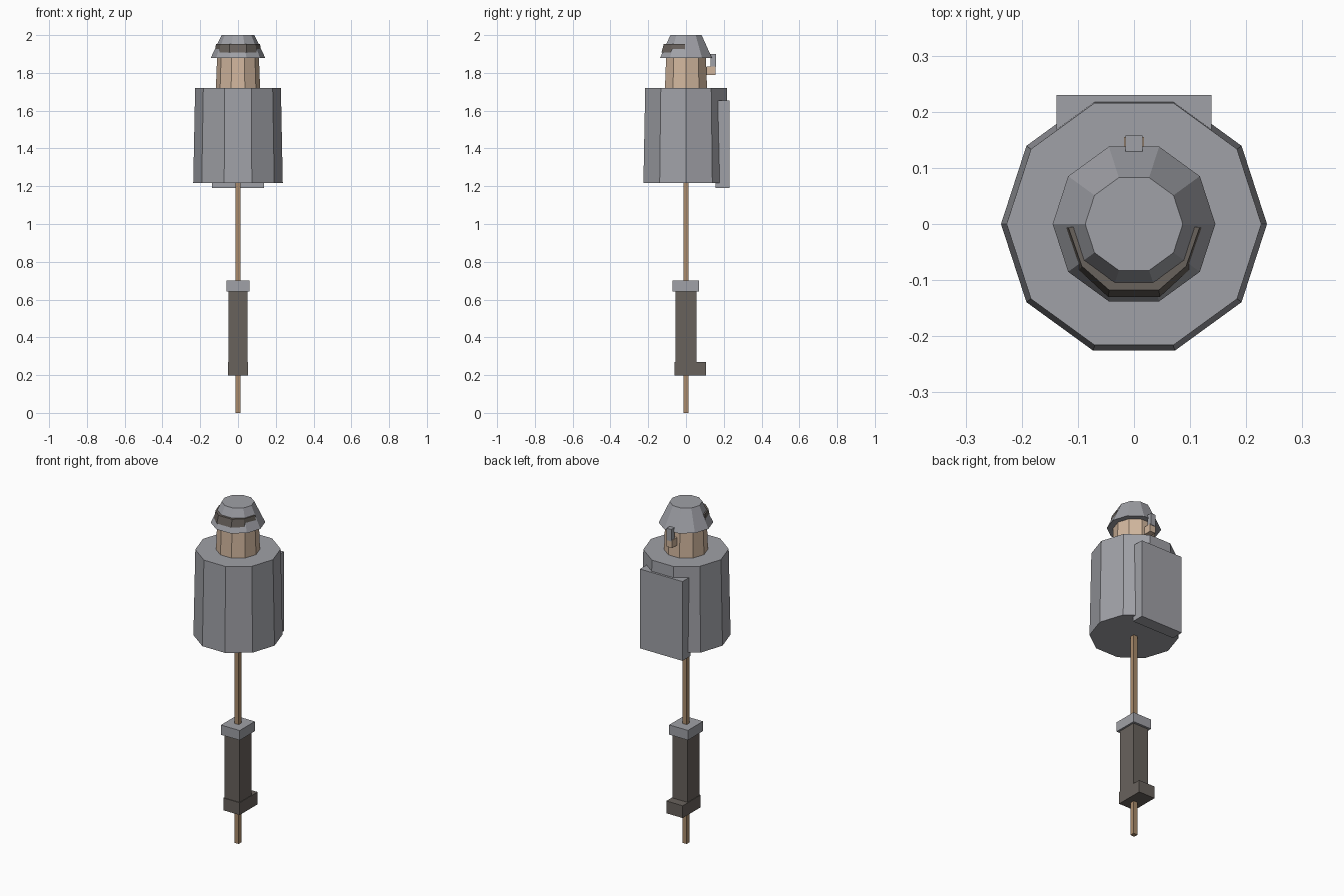
import bpy, bmesh
from mathutils import Matrix, Vector

cube = bpy.data.objects.get("Cube")
if cube:
    bpy.data.objects.remove(cube, do_unlink=True)


def material(name, rgb):
    m = bpy.data.materials.new(name)
    m.use_nodes = True
    color = (*rgb, 1)
    m.diffuse_color = color
    bsdf = next(n for n in m.node_tree.nodes if n.type == "BSDF_PRINCIPLED")
    bsdf.inputs["Base Color"].default_value = color
    return m


STEEL = material("steel grey", (0.35, 0.355, 0.385))
SKIN = material("skin", (0.64, 0.47, 0.34))
WOOD = material("wood", (0.40, 0.26, 0.15))
DARK = material("dark brown", (0.14, 0.122, 0.108))


def finish(bm, name, mat):
    bmesh.ops.recalc_face_normals(bm, faces=bm.faces[:])
    mesh = bpy.data.meshes.new(name)
    bm.to_mesh(mesh)
    bm.free()
    mesh.materials.append(mat)
    obj = bpy.data.objects.new(name, mesh)
    bpy.context.collection.objects.link(obj)
    return obj


def box(name, mat, half_x, y0, y1, z0, z1):
    """Box centred on x, spanning y0..y1 and z0..z1."""
    bm = bmesh.new()
    bmesh.ops.create_cube(bm, size=1)
    bmesh.ops.scale(bm, vec=(2 * half_x, y1 - y0, z1 - z0), verts=bm.verts)
    bmesh.ops.translate(bm, vec=(0, (y0 + y1) / 2, (z0 + z1) / 2), verts=bm.verts)
    return finish(bm, name, mat)


def drum(name, mat, r0, r1, z0, z1):
    """Ten-sided tapered drum with a corner on the x axis."""
    bm = bmesh.new()
    bmesh.ops.create_cone(bm, cap_ends=True, segments=10, radius1=r0, radius2=r1,
                          depth=z1 - z0,
                          matrix=Matrix.Translation((0, 0, (z0 + z1) / 2)))
    # Turn so that a corner lies on +x
    first = max(bm.verts, key=lambda v: v.co.x).co
    turn = -Vector((1, 0)).angle_signed(first.xy)
    bmesh.ops.rotate(bm, cent=(0, 0, 0), matrix=Matrix.Rotation(-turn, 3, "Z"),
                     verts=bm.verts)
    return finish(bm, name, mat)


# Body, head and helmet
drum("body", STEEL, 0.237, 0.227, 1.218, 1.72)
drum("head", SKIN, 0.117, 0.11, 1.72, 1.90)
drum("helmet", STEEL, 0.145, 0.087, 1.878, 2.0)

# Visor: thin band wrapped around the front half of the helmet
bm = bmesh.new()
half = [(0.117, -0.006), (0.093, -0.075), (0.044, -0.118)]
path = half + [(-x, y) for x, y in reversed(half)]
rings = []
for z, grow in ((1.908, 1.10), (1.952, 1.0), (1.952, 0.85), (1.908, 0.85)):
    rings.append([bm.verts.new((x * (1 + (grow - 1) * 0.5), y * grow, z))
                  for x, y in path])
for a, b in zip(rings, rings[1:] + rings[:1]):
    for i in range(len(path) - 1):
        bm.faces.new((a[i], a[i + 1], b[i + 1], b[i]))
for end in (0, -1):
    bm.faces.new([ring[end] for ring in rings])
finish(bm, "visor", DARK)

# Small hand and guard behind the head
box("rear_knob", SKIN, 0.018, 0.108, 0.155, 1.79, 1.835)
box("rear_guard", STEEL, 0.015, 0.129, 0.158, 1.83, 1.90)

# Plate on the back
box("back_plate", STEEL, 0.138, 0.157, 0.23, 1.19, 1.655)

# Pole with its grip
box("pole", WOOD, 0.0135, -0.0135, 0.0135, 0, 1.23)
box("grip", DARK, 0.05, -0.056, 0.056, 0.20, 0.65)
box("grip_foot", DARK, 0.053, -0.06, 0.106, 0.198, 0.27)
box("grip_collar", STEEL, 0.061, -0.071, 0.069, 0.643, 0.70)
